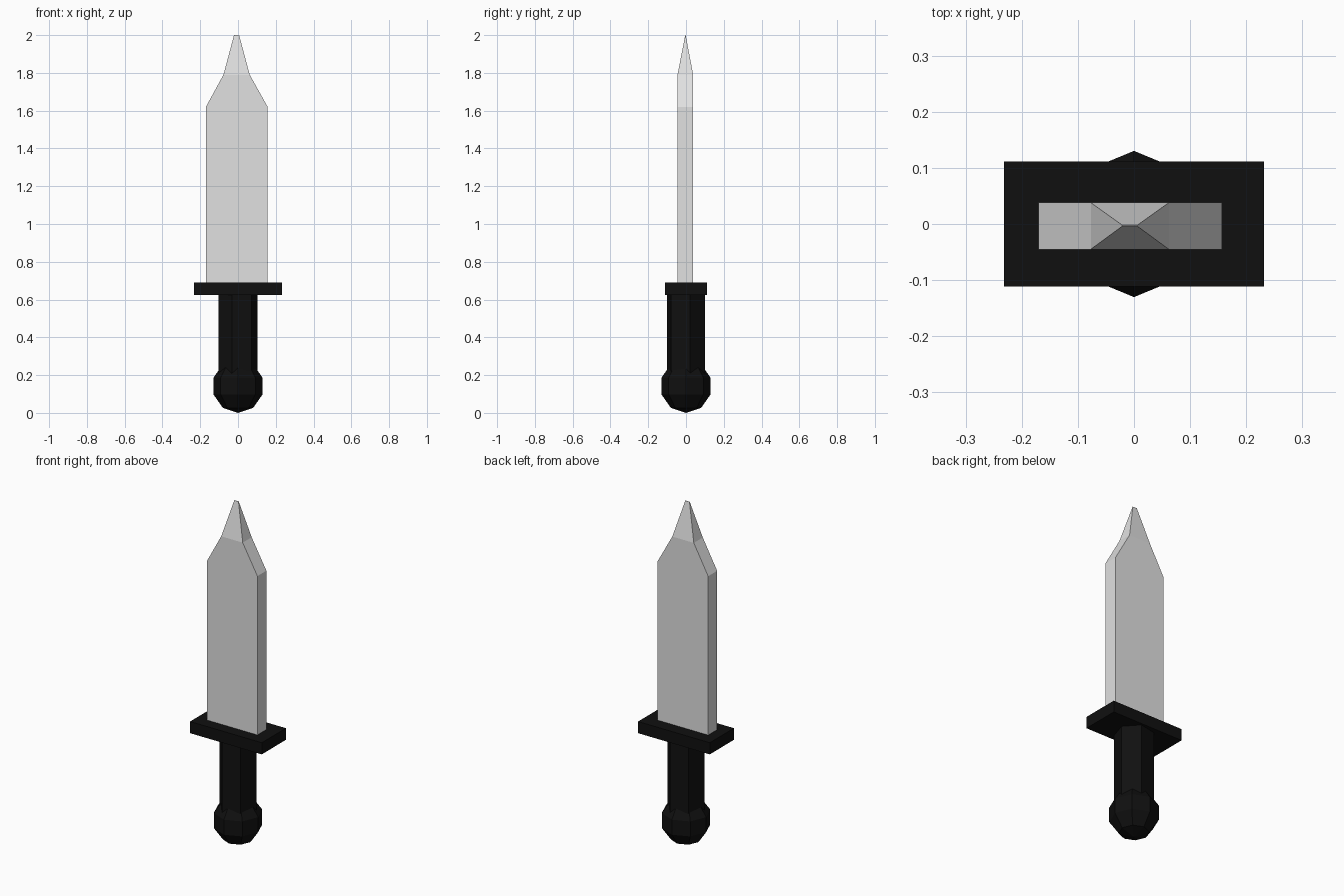
import bpy, bmesh, math
from mathutils import Matrix

if "Cube" in bpy.data.objects:
    bpy.data.objects.remove(bpy.data.objects["Cube"])


def material(name, rgb):
    m = bpy.data.materials.new(name)
    m.diffuse_color = (*rgb, 1)
    m.use_nodes = True
    m.node_tree.nodes["Principled BSDF"].inputs["Base Color"].default_value = m.diffuse_color
    return m


steel = material("light_steel", (0.75, 0.75, 0.75))
black = material("matte_black", (0.005, 0.005, 0.005))


def finish(bm, name, mat):
    bmesh.ops.recalc_face_normals(bm, faces=bm.faces)
    mesh = bpy.data.meshes.new(name)
    bm.to_mesh(mesh)
    bm.free()
    mesh.materials.append(mat)
    ob = bpy.data.objects.new(name, mesh)
    bpy.context.collection.objects.link(ob)
    return ob


# Blade: rectangular sections lofted upward to a narrow chisel tip
bm = bmesh.new()
rings = []
for z, x0, x1, y0, y1 in [(0.66, -0.17, 0.157, -0.045, 0.038),
                          (1.62, -0.17, 0.157, -0.045, 0.038),
                          (1.79, -0.077, 0.062, -0.045, 0.038),
                          (2.00, -0.021, 0.006, -0.004, -0.002)]:
    rings.append([bm.verts.new((x, y, z))
                  for x, y in ((x0, y0), (x1, y0), (x1, y1), (x0, y1))])
for a, b in zip(rings, rings[1:]):
    for i in range(4):
        j = (i + 1) % 4
        bm.faces.new((a[i], a[j], b[j], b[i]))
bm.faces.new(rings[0][::-1])
bm.faces.new(rings[-1])
finish(bm, "blade", steel)

# Guard: flat rectangular block
bm = bmesh.new()
bmesh.ops.create_cube(bm, size=1, matrix=Matrix.Translation((0, 0, 0.657))
                      @ Matrix.Diagonal((0.464, 0.223, 0.068, 1)))
finish(bm, "guard", black)

# Grip: slightly turned six-sided prism
bm = bmesh.new()
bottom, top = 0.15, 0.65
rings = [[bm.verts.new((0.106 * math.cos(a), 0.106 * math.sin(a), z))
          for a in (math.radians(12 + 60 * i) for i in range(6))]
         for z in (bottom, top)]
for i in range(6):
    j = (i + 1) % 6
    bm.faces.new((rings[0][i], rings[0][j], rings[1][j], rings[1][i]))
bm.faces.new(rings[0][::-1])
bm.faces.new(rings[1])
finish(bm, "grip", black)

# Pommel: low-poly ball, eight segments by five rings
bm = bmesh.new()
bmesh.ops.create_uvsphere(bm, u_segments=8, v_segments=5, radius=1,
                          matrix=Matrix.Translation((0, 0, 0.142))
                          @ Matrix.Diagonal((0.137, 0.137, 0.142, 1)))
finish(bm, "pommel", black)
